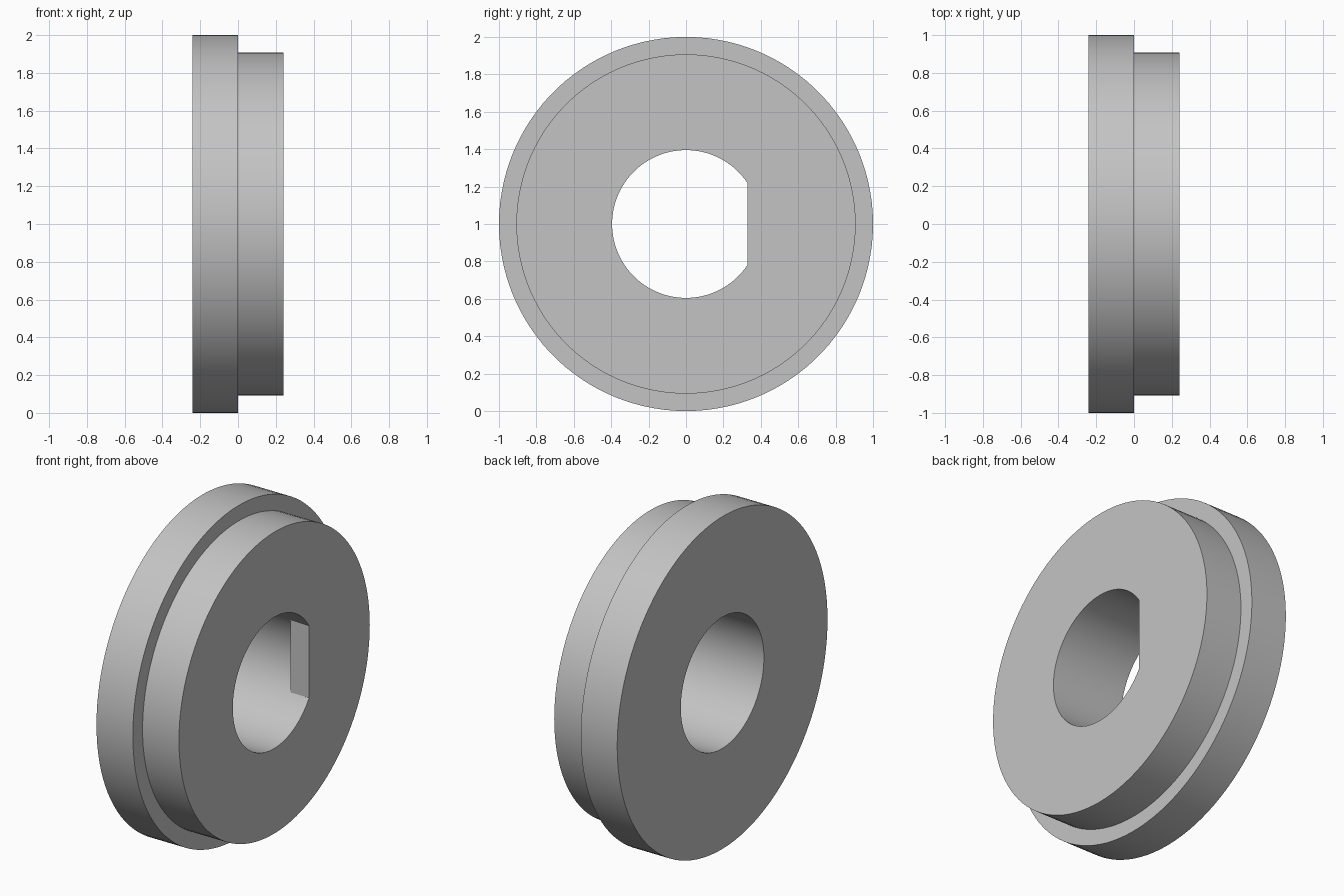
import bpy, bmesh, math

cube = bpy.data.objects.get("Cube")
if cube:
    bpy.data.objects.remove(cube, do_unlink=True)

SEGMENTS = 108          # puts a vertex on each corner of the bore flat
HALF = 0.242            # half thickness along x
FLANGE, BOSS, BORE = 1.0, 0.907, 0.395
FLAT_START = 0.12
FLAT_Y = BORE * math.cos(math.tau * 10 / SEGMENTS)

# Closed section of the collar: x, radius, limit on y (makes the D-shaped bore)
section = [
    (-HALF, FLANGE, 2), (0, FLANGE, 2),
    (0, BOSS, 2), (HALF, BOSS, 2),
    (HALF, BORE, FLAT_Y), (FLAT_START, BORE, FLAT_Y),
    (FLAT_START, BORE, 2), (-HALF, BORE, 2),
]

bm = bmesh.new()


def ring(x, radius, limit):
    angles = [math.tau * i / SEGMENTS for i in range(SEGMENTS)]
    return [bm.verts.new((x, min(radius * math.cos(a), limit),
                          1 + radius * math.sin(a))) for a in angles]


rings = [ring(*s) for s in section]
for k, a in enumerate(rings):
    b = rings[(k + 1) % len(rings)]
    for i in range(SEGMENTS):
        j = (i + 1) % SEGMENTS
        bm.faces.new((a[i], a[j], b[j], b[i]))

# Close the ledge behind the flat where both bore rings coincide
bmesh.ops.remove_doubles(bm, verts=bm.verts, dist=1e-5)
bmesh.ops.recalc_face_normals(bm, faces=bm.faces)

mesh = bpy.data.meshes.new("stepped_collar")
bm.to_mesh(mesh)
bm.free()
collar = bpy.data.objects.new("stepped_collar", mesh)
bpy.context.collection.objects.link(collar)

# Plain grey metal
grey = bpy.data.materials.new("grey")
grey.use_nodes = True
colour = (0.55, 0.55, 0.55, 1)
grey.diffuse_color = colour
grey.node_tree.nodes["Principled BSDF"].inputs["Base Color"].default_value = colour
mesh.materials.append(grey)

# Smooth round walls, sharp rims and flat
bpy.ops.object.select_all(action="DESELECT")
collar.select_set(True)
bpy.context.view_layer.objects.active = collar
bpy.ops.object.shade_smooth_by_angle(angle=math.radians(20))
